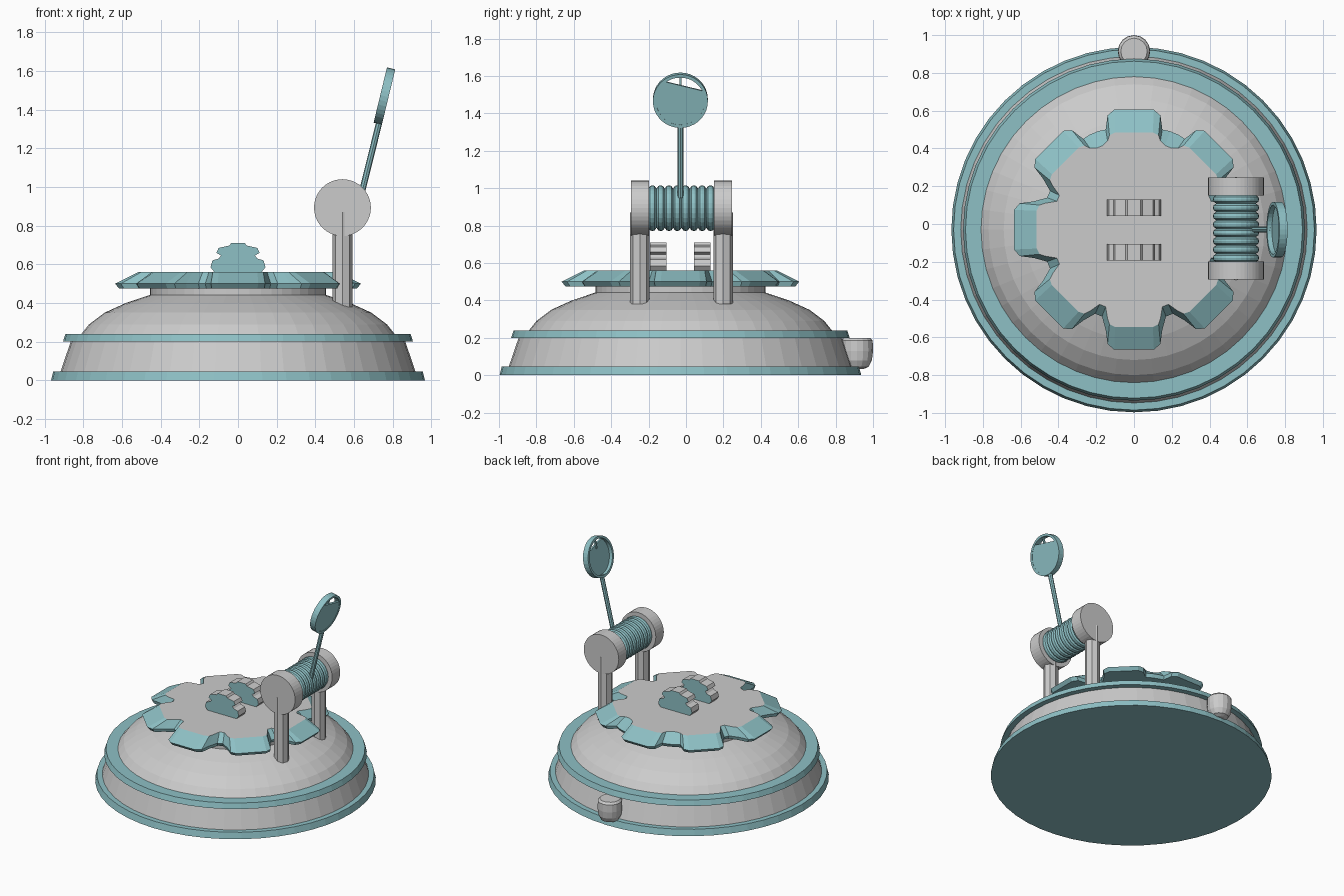
import bpy, bmesh
from math import sin, cos, pi, radians
from mathutils import Matrix, Vector

if "Cube" in bpy.data.objects:
    bpy.data.objects.remove(bpy.data.objects["Cube"])

CY = -0.03
teal = bpy.data.materials.new("teal")
teal.diffuse_color = (0.27, 0.53, 0.56, 1)
teal.use_nodes = True
teal.node_tree.nodes["Principled BSDF"].inputs["Base Color"].default_value = teal.diffuse_color


def finish(name, bm, mat=None, mtx=None):
    bmesh.ops.recalc_face_normals(bm, faces=bm.faces)
    me = bpy.data.meshes.new(name)
    bm.to_mesh(me)
    bm.free()
    ob = bpy.data.objects.new(name, me)
    bpy.context.collection.objects.link(ob)
    if mat:
        me.materials.append(mat)
    if mtx:
        me.transform(mtx)
    return ob


def loft(name, loops, mat=None, mtx=None, caps=(True, True), closed=False):
    """Skin a list of equal-length point loops."""
    bm = bmesh.new()
    rings = [[bm.verts.new(p) for p in lp] for lp in loops]
    pairs = list(zip(rings, rings[1:]))
    if closed:
        pairs.append((rings[-1], rings[0]))
    for a, b in pairs:
        for i in range(len(a)):
            j = (i + 1) % len(a)
            bm.faces.new((a[i], a[j], b[j], b[i]))
    if not closed:
        if caps[0]:
            bm.faces.new(rings[0])
        if caps[1]:
            bm.faces.new(rings[-1])
    return finish(name, bm, mat, mtx)


def lathe(name, prof, n, mat=None, mtx=None, caps=(True, True), closed=False):
    loops = [[(r * cos(2 * pi * i / n), r * sin(2 * pi * i / n), z) for i in range(n)]
             for r, z in prof]
    return loft(name, loops, mat, mtx, caps, closed)


at = Matrix.Translation
C = at((0, CY, 0))

# domed base: two coloured rims, skirt, dome and neck
N = 48
lathe("base_rim", [(.967, 0), (.955, .047), (.915, .047)], N, teal, C, (True, False))
lathe("skirt", [(.918, .045), (.865, .2)], N, None, C, (False, False))
lathe("middle_rim", [(.86, .2), (.905, .2), (.892, .24), (.81, .24)], N, teal, C, (False, False))
lathe("dome", [(.81, .24), (.77, .29), (.69, .35), (.58, .4), (.455, .442), (.455, .49)],
      N, None, C, (False, False))

# scalloped plate with eight lobes
def scallop(lobe, valley, z, back_valley):
    pts = []
    for k in range(8):
        a = k * pi / 4
        for r, t in lobe + [(r, -t) for r, t in reversed(lobe)]:
            t = -t
            pts.append((r * cos(a) - t * sin(a), r * sin(a) + t * cos(a), z))
        v = back_valley if k in (1, 2) else valley
        for d in (-.04, .04):
            b = a + pi / 8 + d
            pts.append((v * cos(b), v * sin(b), z))
    return pts


top = scallop([(.47, .14), (.50, .13), (.515, .10)], .435, .56, .475)
outer = scallop([(.53, .15), (.605, .14), (.635, .105)], .49, .50, .555)
under = scallop([(.52, .145), (.59, .135), (.615, .10)], .475, .475, .54)
loft("plate_edge", [under, outer, top], teal, C, (True, False))
bm = bmesh.new()
bm.faces.new([bm.verts.new(p) for p in top])
finish("plate_top", bm, None, C)

# pair of stepped clips on the plate: coloured faces, grey edges
half = [(.115, .55), (.142, .585), (.132, .62), (.10, .63), (.088, .645),
        (.112, .66), (.10, .685), (.045, .697), (.035, .71)]
outline = half + [(-x, z) for x, z in reversed(half)]
for y0, label in ((-.193, "front_clip"), (.043, "back_clip")):
    loops = [[(x, y, z) for x, z in outline] for y in (y0, y0 + .088)]
    clip = loft(label, loops)
    clip.data.materials.append(None)
    clip.data.materials.append(teal)
    for p in clip.data.polygons:
        if abs(p.normal.y) > .9:
            p.material_index = 1

# side posts with their drums
PX, PZ = .54, .893
turn = Matrix.Rotation(-pi / 2, 4, 'X')
for y, side in ((-.247, "front"), (.198, "back")):
    lathe(side + "_post", [(.052, .38), (.052, .87)], 8, None, at((PX, y, 0)))
    lathe(side + "_drum", [(.147, -.048), (.147, .048)], 40, None, at((PX, y, PZ)) @ turn)

# ribbed roller between the drums
prof = []
ribs, y0, y1 = 8, -.202, .153
step = (y1 - y0) / ribs
for i in range(ribs):
    prof += [(r, y0 + (i + f) * step) for r, f in ((.106, .02), (.119, .22), (.122, .5), (.119, .78), (.106, .98))]
lathe("ribbed_roller", prof, 28, teal, at((PX, 0, PZ)) @ turn)

# leaning arm; local z of the lean frame runs along the arm
ang = Vector((.235, 0, .97)).to_track_quat('Z', 'Y')
up = Vector((.235, 0, .97)).normalized()
side = Vector((0, 1, 0))
nrm = side.cross(up).normalized()
if nrm.x < 0:
    nrm = -nrm
lean = Matrix((nrm, side, up)).transposed().to_4x4()
bot, end = Vector((.635, CY, .95)), Vector((.733, CY, 1.345))
axis = (end - bot)
lathe("arm", [(.016, 0), (.016, axis.length)], 8, teal,
      at(bot) @ axis.to_track_quat('Z', 'Y').to_matrix().to_4x4())

# round head: hoop, plate with a cut-off top, small bar over the gap
head = at((.757, CY, 1.47)) @ lean
face = head @ Matrix.Rotation(pi / 2, 4, 'Y')
lathe("head_hoop", [(.147, -.022), (.147, .022), (.13, .022), (.13, -.022)], 36, teal, face, closed=True)
disc = [(.135 * cos(radians(a)), .135 * sin(radians(a))) for a in range(-232, 31, 8)]
loft("head_plate", [[(x, y, z) for y, z in disc] for x in (.004, .02)], teal, head)
bar = [(-.006, .06), (.006, .06), (.006, .135), (-.006, .135)]
loft("head_bar", [[(x, y, z) for y, z in bar] for x in (-.004, .008)], teal, head)

# rounded knob at the back
lathe("back_knob", [(.035, .033), (.062, .045), (.08, .08), (.086, .13), (.084, .185), (.07, .2)],
      16, None, at((0, .914, 0)))
